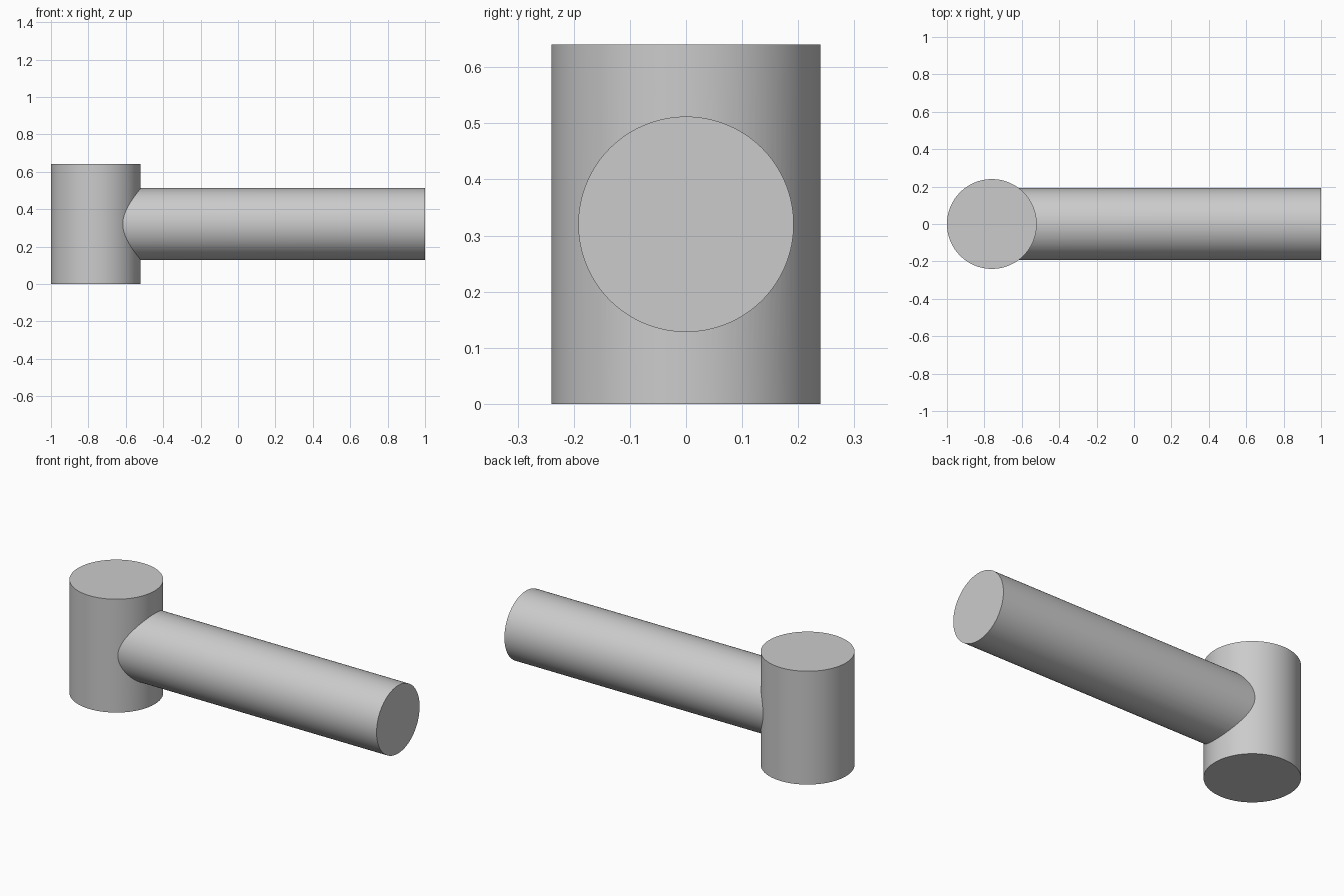
import bpy
import math

if "Cube" in bpy.data.objects:
    bpy.data.objects.remove(bpy.data.objects["Cube"])

HEAD_X, HEAD_R, HEIGHT = -0.76, 0.24, 0.64
BAR_R, BAR_END = 0.192, 1.0


def cylinder(name, radius, depth, location, rotation=(0, 0, 0)):
    bpy.ops.mesh.primitive_cylinder_add(vertices=128, radius=radius, depth=depth,
                                        location=location, rotation=rotation)
    obj = bpy.context.object
    obj.name = name
    return obj


# Horizontal bar, starting on the axis of the upright
bar = cylinder("bar_union_helper", BAR_R, BAR_END - HEAD_X,
               ((BAR_END + HEAD_X) / 2, 0, HEIGHT / 2), (0, math.pi / 2, 0))
bar.hide_render = True

# Upright cylinder joined with the bar into one solid
head = cylinder("upright_with_side_bar", HEAD_R, HEIGHT, (HEAD_X, 0, HEIGHT / 2))
union = head.modifiers.new("join_bar", 'BOOLEAN')
union.operation = 'UNION'
union.solver = 'EXACT'
union.object = bar
bpy.ops.object.modifier_apply(modifier=union.name)
bpy.data.objects.remove(bar, do_unlink=True)

# Smooth round sides, sharp rims and junction
bpy.ops.object.shade_smooth_by_angle(angle=math.radians(30))
